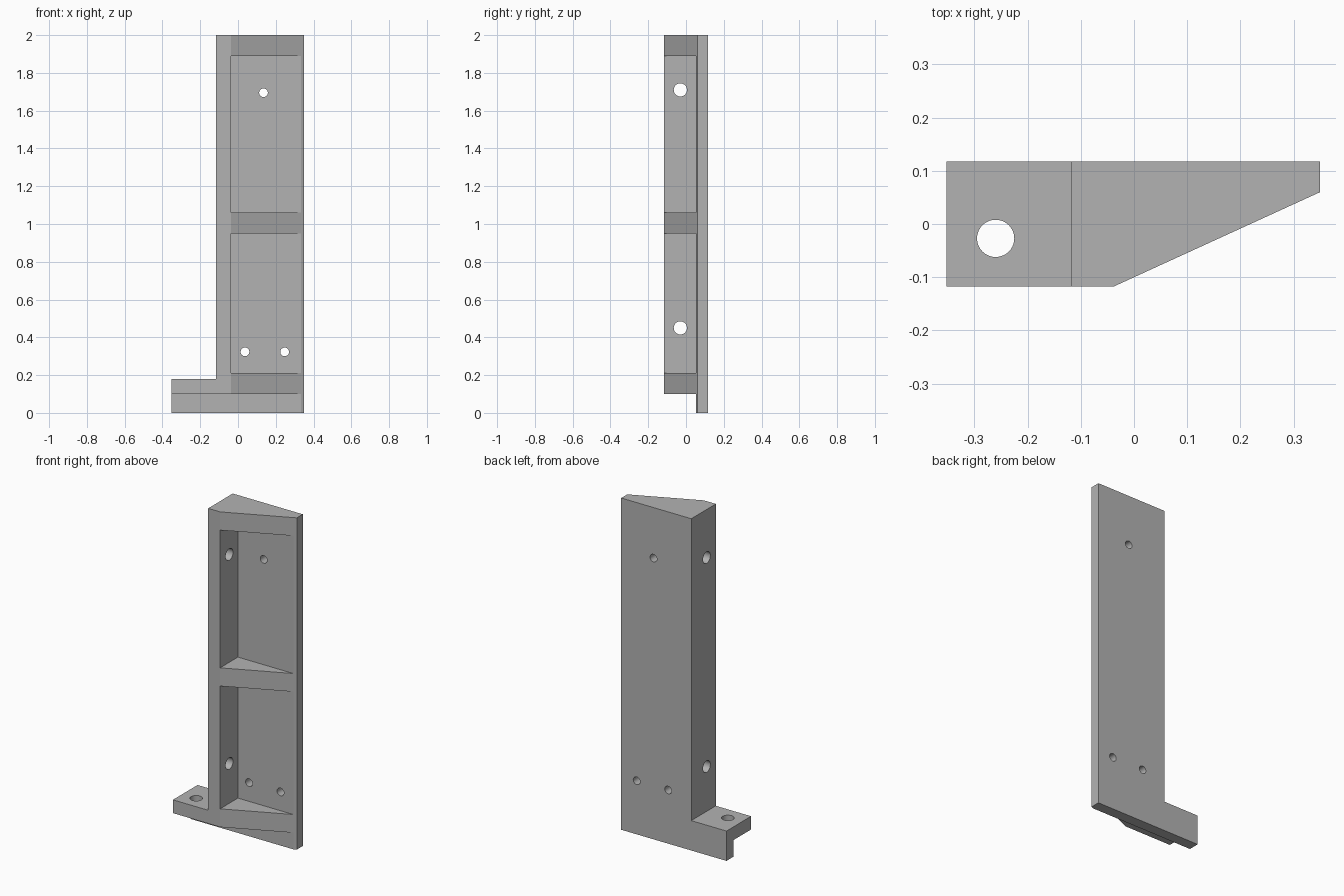
import bpy
import bmesh
from math import pi
from mathutils import Matrix

cube = bpy.data.objects.get("Cube")
if cube:
    bpy.data.objects.remove(cube, do_unlink=True)

grey = bpy.data.materials.new("plain_grey")
grey.use_nodes = True
colour = (0.45, 0.45, 0.45, 1)
grey.diffuse_color = colour
grey.node_tree.nodes["Principled BSDF"].inputs["Base Color"].default_value = colour


def add_object(name, bm):
    bmesh.ops.recalc_face_normals(bm, faces=bm.faces)
    mesh = bpy.data.meshes.new(name)
    bm.to_mesh(mesh)
    bm.free()
    mesh.materials.append(grey)
    obj = bpy.data.objects.new(name, mesh)
    bpy.context.collection.objects.link(obj)
    return obj


def prism(name, outline, z0, z1):
    """Extrude a plan outline between two heights."""
    bm = bmesh.new()
    face = bm.faces.new([bm.verts.new((x, y, z0)) for x, y in outline])
    grown = bmesh.ops.extrude_face_region(bm, geom=[face])["geom"]
    verts = [v for v in grown if isinstance(v, bmesh.types.BMVert)]
    bmesh.ops.translate(bm, verts=verts, vec=(0, 0, z1 - z0))
    return add_object(name, bm)


def box(name, x0, x1, y0, y1, z0, z1):
    return prism(name, [(x0, y0), (x1, y0), (x1, y1), (x0, y1)], z0, z1)


def rod(name, centre, radius, axis):
    """Cylinder for drilling along the given axis."""
    turn = {"X": Matrix.Rotation(pi / 2, 4, "Y"),
            "Y": Matrix.Rotation(pi / 2, 4, "X"),
            "Z": Matrix.Identity(4)}[axis]
    bm = bmesh.new()
    bmesh.ops.create_cone(bm, cap_ends=True, segments=40, radius1=radius,
                          radius2=radius, depth=0.3,
                          matrix=Matrix.Translation(centre) @ turn)
    return add_object(name, bm)


def combine(target, helper, operation):
    mod = target.modifiers.new(helper.name, "BOOLEAN")
    mod.operation = operation
    mod.solver = "EXACT"
    mod.object = helper
    bpy.context.view_layer.objects.active = target
    bpy.ops.object.modifier_apply(modifier=mod.name)
    bpy.data.objects.remove(helper, do_unlink=True)


# Overall dimensions
LEFT, WALL, INNER, RIGHT = -0.352, -0.117, -0.037, 0.35
FRONT, FLOOR, EDGE, BACK = -0.117, 0.052, 0.06, 0.117
BASE, STEP, TOP = 0.1, 0.18, 2.0

# Tapered upright body
bracket = prism("bracket", [(WALL, FRONT), (INNER, FRONT), (RIGHT, EDGE),
                            (RIGHT, BACK), (WALL, BACK)], 0, TOP)

# Foot tab beside the upright
foot = box("foot_tab", LEFT, WALL, FRONT, BACK, 0, STEP)
combine(bracket, foot, "UNION")

# Relief under the foot and lowest rib, leaving the back plate
relief = box("relief", -0.5, 0.5, -0.3, FLOOR, -0.1, BASE)
combine(bracket, relief, "DIFFERENCE")

# Two pockets between the three ribs
for z0, z1 in ((0.21, 0.95), (1.06, 1.89)):
    pocket = box("pocket", INNER, 0.5, -0.3, FLOOR, z0, z1)
    combine(bracket, pocket, "DIFFERENCE")

# Holes through the back plate, side wall and foot
holes = [((x, 0.08, z), 0.023, "Y")
         for x, z in ((0.135, 1.695), (0.037, 0.323), (0.247, 0.323))]
holes += [((-0.08, -0.03, z), 0.035, "X") for z in (0.45, 1.71)]
holes += [((-0.26, -0.027, 0.14), 0.035, "Z")]
for centre, radius, axis in holes:
    combine(bracket, rod("drill", centre, radius, axis), "DIFFERENCE")

# Round hole walls, crisp edges elsewhere
bpy.ops.object.select_all(action="DESELECT")
bracket.select_set(True)
bpy.context.view_layer.objects.active = bracket
bpy.ops.object.shade_smooth_by_angle(angle=pi / 9)
